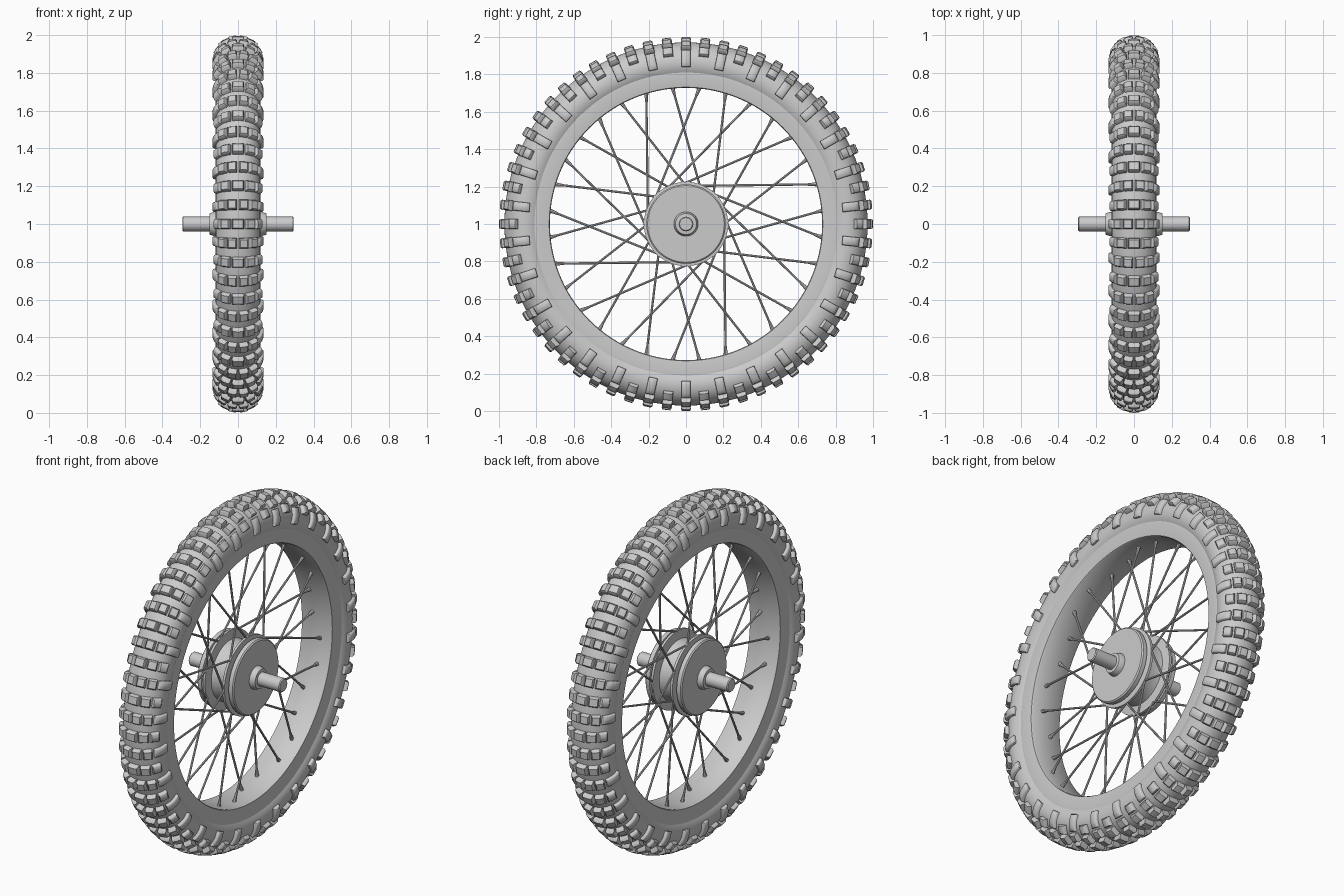
import bpy, bmesh, math
from mathutils import Vector

if "Cube" in bpy.data.objects:
    bpy.data.objects.remove(bpy.data.objects["Cube"])

AXIS_Z = 1.0
ROWS, SPOKES = 60, 32
HALF_W, HALF_H, CORE_R = 0.118, 0.110, 0.860   # tyre cross-section ellipse


def finish(name, bm, angle=35):
    bmesh.ops.remove_doubles(bm, verts=bm.verts, dist=1e-5)
    bmesh.ops.recalc_face_normals(bm, faces=bm.faces)
    me = bpy.data.meshes.new(name)
    bm.to_mesh(me)
    bm.free()
    ob = bpy.data.objects.new(name, me)
    bpy.context.collection.objects.link(ob)
    bpy.ops.object.select_all(action='DESELECT')
    ob.select_set(True)
    bpy.context.view_layer.objects.active = ob
    bpy.ops.object.shade_smooth_by_angle(angle=math.radians(angle))
    return ob


def polar(x, r, t):
    """Point on the wheel: t is measured from the top towards +y."""
    return Vector((x, r * math.sin(t), AXIS_Z + r * math.cos(t)))


def lathe(name, profile, n=96, closed=False):
    bm = bmesh.new()
    rings = [[bm.verts.new(polar(x, r, 2 * math.pi * i / n)) for x, r in profile]
             for i in range(n)]
    m = len(profile)
    for i in range(n):
        a, b = rings[i], rings[(i + 1) % n]
        for j in range(m if closed else m - 1):
            k = (j + 1) % m
            bm.faces.new((a[j], a[k], b[k], b[j]))
    return finish(name, bm)


def mirrored(half):
    return half + [(-x, r) for x, r in reversed(half) if abs(x) > 1e-6]


# Tyre carcass
half = [(HALF_W * math.sin(math.radians(d)), CORE_R + HALF_H * math.cos(math.radians(d)))
        for d in range(114, -1, -6)]
lathe("tyre", mirrored([(0.100, 0.800)] + half), 120, True)

# Rim: wide band with flared side walls
lathe("rim", mirrored([(0.0, 0.727), (0.092, 0.727), (0.098, 0.731), (0.106, 0.800),
                       (0.104, 0.812), (0.096, 0.815), (0.0, 0.815)]), 120, True)


# Tread: curved blocks laid over the carcass
def surface(deg, h, y, t):
    p = math.radians(deg)
    n = Vector((math.sin(p) / HALF_W, math.cos(p) / HALF_H)).normalized()
    x = HALF_W * math.sin(p) + n.x * h
    r = CORE_R + HALF_H * math.cos(p) + n.y * h
    return polar(x, r, t + y / r)


def knob(bm, d0, d1, t, width, height):
    segs = max(2, round(abs(d1 - d0) / 11))
    loops = []
    for h, w, trim in ((-0.008, width, 0), (height * 0.72, width * 0.94, 0.6),
                       (height, width * 0.72, 3.2)):
        a, b = d0 + trim, d1 - trim
        ds = [a + (b - a) * i / segs for i in range(segs + 1)]
        loops.append([[bm.verts.new(surface(d, h, s * w / 2, t)) for d in ds] for s in (-1, 1)])
    for lo, hi in zip(loops, loops[1:]):
        for s in (0, 1):
            for i in range(segs):
                bm.faces.new((lo[s][i], lo[s][i + 1], hi[s][i + 1], hi[s][i]))
        for e in (0, segs):
            bm.faces.new((lo[0][e], lo[1][e], hi[1][e], hi[0][e]))
    for l in (loops[0], loops[-1]):
        for i in range(segs):
            bm.faces.new((l[0][i], l[0][i + 1], l[1][i + 1], l[1][i]))


bm = bmesh.new()
for k in range(ROWS):
    t = 2 * math.pi * k / ROWS
    if k % 2 == 0:
        blocks = [(2, 24, 0.056, 0.029), (28, 50, 0.056, 0.027), (55, 100, 0.05, 0.018)]
    else:
        knob(bm, -14, 14, t, 0.056, 0.029)
        blocks = [(18, 42, 0.056, 0.028), (46, 70, 0.054, 0.022)]
    for a, b, w, h in blocks:
        knob(bm, a, b, t, w, h)
        knob(bm, -b, -a, t, w, h)
finish("tread_knobs", bm, 50)

# Hub with two flanges, and the stepped axle through it
lathe("hub", mirrored([(0.118, 0.0), (0.118, 0.205), (0.112, 0.212), (0.088, 0.212),
                       (0.084, 0.190), (0.074, 0.190), (0.070, 0.225), (0.056, 0.225),
                       (0.050, 0.175), (0.0, 0.165)]), 64)
lathe("axle", mirrored([(0.295, 0.0), (0.295, 0.034), (0.290, 0.039), (0.152, 0.039),
                        (0.150, 0.056), (0.140, 0.060), (0.115, 0.066), (0.0, 0.066)]), 32)


# Spokes with nipples at the rim end
def rod(bm, a, b, r0, r1, n=8):
    axis = (b - a).normalized()
    u = axis.orthogonal().normalized()
    v = axis.cross(u)
    ends = []
    for p, r in ((a, r0), (b, r1)):
        ends.append([bm.verts.new(p + r * (u * math.cos(2 * math.pi * i / n)
                                           + v * math.sin(2 * math.pi * i / n)))
                     for i in range(n)])
    for i in range(n):
        j = (i + 1) % n
        bm.faces.new((ends[0][i], ends[0][j], ends[1][j], ends[1][i]))
    bm.faces.new(ends[0])
    bm.faces.new(ends[1])


bm = bmesh.new()
for k in range(SPOKES):
    t = 2 * math.pi * (k + 0.5) / SPOKES
    side = 1 if (k // 2) % 2 == 0 else -1
    swing = math.radians(-66 if k % 2 == 0 else 28)
    outer = polar(side * 0.025, 0.730, t)
    inner = polar(side * 0.063, 0.205, t + swing)
    rod(bm, inner, outer, 0.006, 0.006)
    rod(bm, outer.lerp(inner, 0.07), outer, 0.007, 0.011)
finish("spokes", bm)
